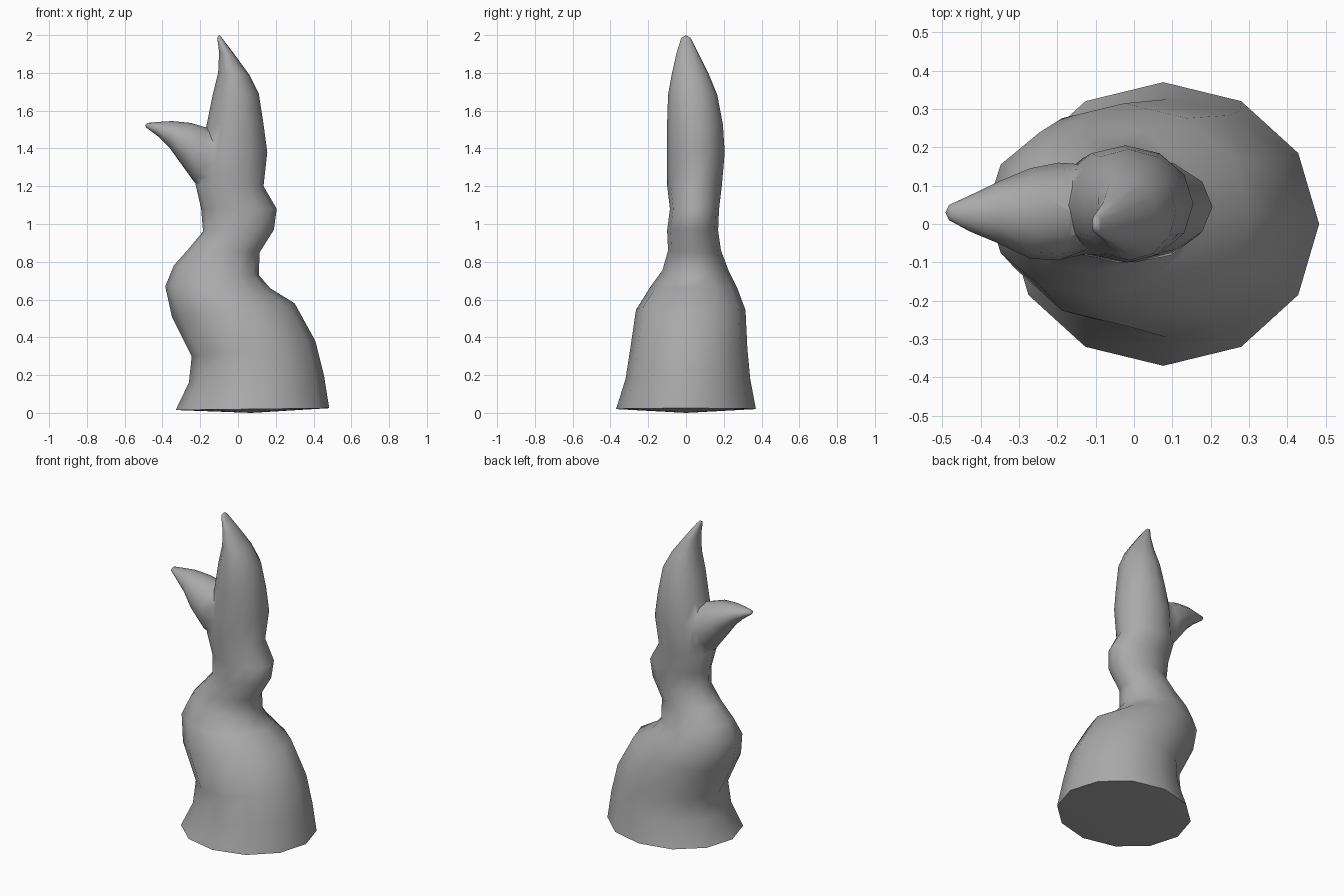
import bpy, bmesh, math

cube = bpy.data.objects.get("Cube")
if cube:
    bpy.data.objects.remove(cube, do_unlink=True)

SIDES = 12

clay = bpy.data.materials.new("grey clay")
clay.use_nodes = True
clay.diffuse_color = (0.4, 0.4, 0.4, 1)
clay.node_tree.nodes["Principled BSDF"].inputs["Base Color"].default_value = (0.4, 0.4, 0.4, 1)


def loft(name, rings, start, end):
    """Skin tilted oval rings given as left x, z, right x, z, front y, back y."""
    bm = bmesh.new()
    loops = []
    for lx, lz, rx, rz, y0, y1 in rings:
        loop = []
        for i in range(SIDES):
            a = math.tau * i / SIDES
            t = (1 + math.cos(a)) / 2
            y = (y0 + y1) / 2 + (y1 - y0) / 2 * math.sin(a)
            loop.append(bm.verts.new((lx + (rx - lx) * t, y, lz + (rz - lz) * t)))
        loops.append(loop)
    for a, b in zip(loops, loops[1:]):
        for i in range(SIDES):
            j = (i + 1) % SIDES
            bm.faces.new((a[i], a[j], b[j], b[i]))
    for loop, point in ((loops[0], start), (loops[-1], end)):
        tip = bm.verts.new(point)
        for i in range(SIDES):
            bm.faces.new((loop[i], loop[(i + 1) % SIDES], tip))
    bmesh.ops.recalc_face_normals(bm, faces=bm.faces)
    mesh = bpy.data.meshes.new(name)
    bm.to_mesh(mesh)
    bm.free()
    mesh.materials.append(clay)
    obj = bpy.data.objects.new(name, mesh)
    bpy.context.collection.objects.link(obj)
    return obj


# Flared base, hunched middle, narrow neck and pointed top
body = loft("body", [
    (-.33, .015, .483, .025, -.37, .37),
    (-.26, .16, .455, .20, -.32, .34),
    (-.245, .30, .41, .38, -.295, .325),
    (-.35, .51, .30, .58, -.265, .315),
    (-.385, .67, .17, .66, -.19, .27),
    (-.34, .78, .11, .73, -.125, .225),
    (-.26, .87, .115, .85, -.095, .185),
    (-.185, .96, .19, .97, -.10, .17),
    (-.195, 1.08, .205, 1.08, -.085, .175),
    (-.225, 1.21, .135, 1.20, -.10, .19),
    (-.20, 1.38, .155, 1.38, -.10, .205),
    (-.165, 1.53, .135, 1.53, -.10, .195),
    (-.135, 1.68, .11, 1.69, -.095, .165),
    (-.105, 1.80, .06, 1.79, -.075, .12),
    (-.10, 1.91, -.02, 1.90, -.05, .065),
    (-.11, 1.985, -.085, 1.985, -.025, .025),
], (.07, 0, 0), (-.10, 0, 2))

# Side horn, tapering outwards
horn = loft("side_horn", [
    (-.12, 1.12, .02, 1.46, -.06, .15),
    (-.23, 1.22, -.165, 1.51, -.095, .16),
    (-.295, 1.31, -.25, 1.535, -.09, .145),
    (-.36, 1.40, -.35, 1.545, -.05, .11),
    (-.425, 1.465, -.43, 1.54, -.02, .075),
    (-.485, 1.51, -.48, 1.535, .01, .05),
], (-.03, .05, 1.28), (-.492, .03, 1.522))

# Fuse the horn into the body
join = body.modifiers.new("join horn", 'BOOLEAN')
join.operation = 'UNION'
join.solver = 'EXACT'
join.object = horn
bpy.ops.object.select_all(action='DESELECT')
body.select_set(True)
bpy.context.view_layer.objects.active = body
bpy.ops.object.modifier_apply(modifier=join.name)
bpy.data.objects.remove(horn, do_unlink=True)

# Smooth skin with a sharp rim around the base
bpy.ops.object.shade_smooth_by_angle(angle=math.radians(65))
